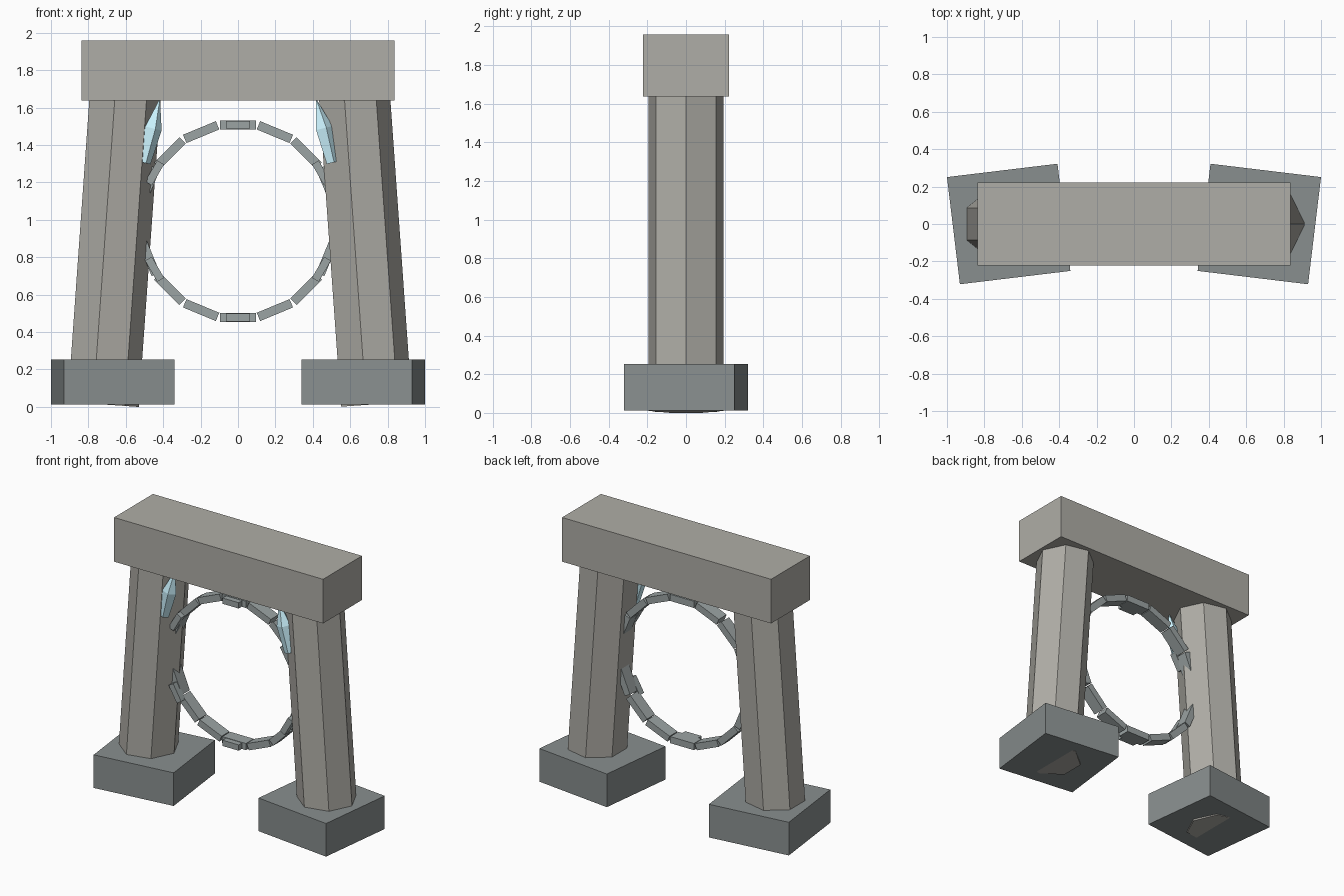
import bpy, math
from math import cos, sin, pi

if "Cube" in bpy.data.objects:
    bpy.data.objects.remove(bpy.data.objects["Cube"])


def material(name, r, g, b):
    m = bpy.data.materials.new(name)
    m.diffuse_color = (r, g, b, 1)
    m.use_nodes = True
    m.node_tree.nodes["Principled BSDF"].inputs["Base Color"].default_value = m.diffuse_color
    return m


stone = material("warm_stone", 0.43, 0.42, 0.385)
dark = material("dark_stone", 0.25, 0.275, 0.275)
slate = material("ring_slate", 0.33, 0.37, 0.37)
ice = material("pale_ice", 0.6, 0.9, 1.0)


def mesh_object(name, verts, faces, loc, rot, mat):
    me = bpy.data.meshes.new(name)
    me.from_pydata(verts, [], faces)
    me.materials.append(mat)
    ob = bpy.data.objects.new(name, me)
    bpy.context.collection.objects.link(ob)
    ob.location, ob.rotation_euler = loc, rot
    return ob


def box(name, size, loc, rot, mat):
    x, y, z = (s / 2 for s in size)
    v = [(a * x, b * y, c * z) for c in (-1, 1) for a, b in ((-1, -1), (1, -1), (1, 1), (-1, 1))]
    f = [(3, 2, 1, 0), (4, 5, 6, 7)] + [(i, (i + 1) % 4, (i + 1) % 4 + 4, i + 4) for i in range(4)]
    return mesh_object(name, v, f, loc, rot, mat)


def prism(name, sides, rings, loc, rot, mat, tip=None):
    """Stack of (radius, height) rings, first corner on +x, optional pointed top."""
    v = [(r * cos(2 * pi * i / sides), r * sin(2 * pi * i / sides), h)
         for r, h in rings for i in range(sides)]
    f = [tuple(reversed(range(sides)))]
    for k in range(len(rings) - 1):
        a, b = k * sides, (k + 1) * sides
        f += [(a + i, a + (i + 1) % sides, b + (i + 1) % sides, b + i) for i in range(sides)]
    last = (len(rings) - 1) * sides
    if tip is None:
        f.append(tuple(range(last, last + sides)))
    else:
        v.append((0, 0, tip))
        f += [(last + i, last + (i + 1) % sides, len(v) - 1) for i in range(sides)]
    return mesh_object(name, v, f, loc, rot, mat)


# Lintel across the top
box("lintel", (1.675, 0.445, 0.32), (0, 0, 1.798), (0, 0, 0), stone)

for s, side in ((-1, "left"), (1, "right")):
    # Twisted footing block
    box(f"{side}_base", (0.595, 0.577, 0.24), (s * 0.67, 0, 0.132), (0, 0, -s * 0.12), dark)
    # Seven-sided leaning pillar
    prism(f"{side}_pillar", 7, [(0.2, 0), (0.2, 1.69)],
          (s * 0.73, 0, 0.0135), (0, -s * 0.071, 0), stone)
    # Crystal growing from the pillar's inner front face
    prism(f"{side}_crystal", 5, [(0.036, 0), (0.05, 0.19)],
          (s * 0.503, -0.125, 1.305), (0, -s * 0.245, 0), ice, tip=0.355)

# Portal ring of separate blocks
CZ, R = 0.993, 0.515
for i in range(16):
    a = 2 * pi * i / 16
    box(f"ring_block_{i + 1}", (0.19, 0.09, 0.048),
        (R * sin(a), 0, CZ + R * cos(a)), (0, a, 0), slate)

# Small plates on the front of the ring
for i in range(6):
    a = 2 * pi * i / 6
    box(f"ring_plate_{i + 1}", (0.13, 0.05, 0.042),
        (R * sin(a), -0.06, CZ + R * cos(a)), (0, a, 0), slate)
